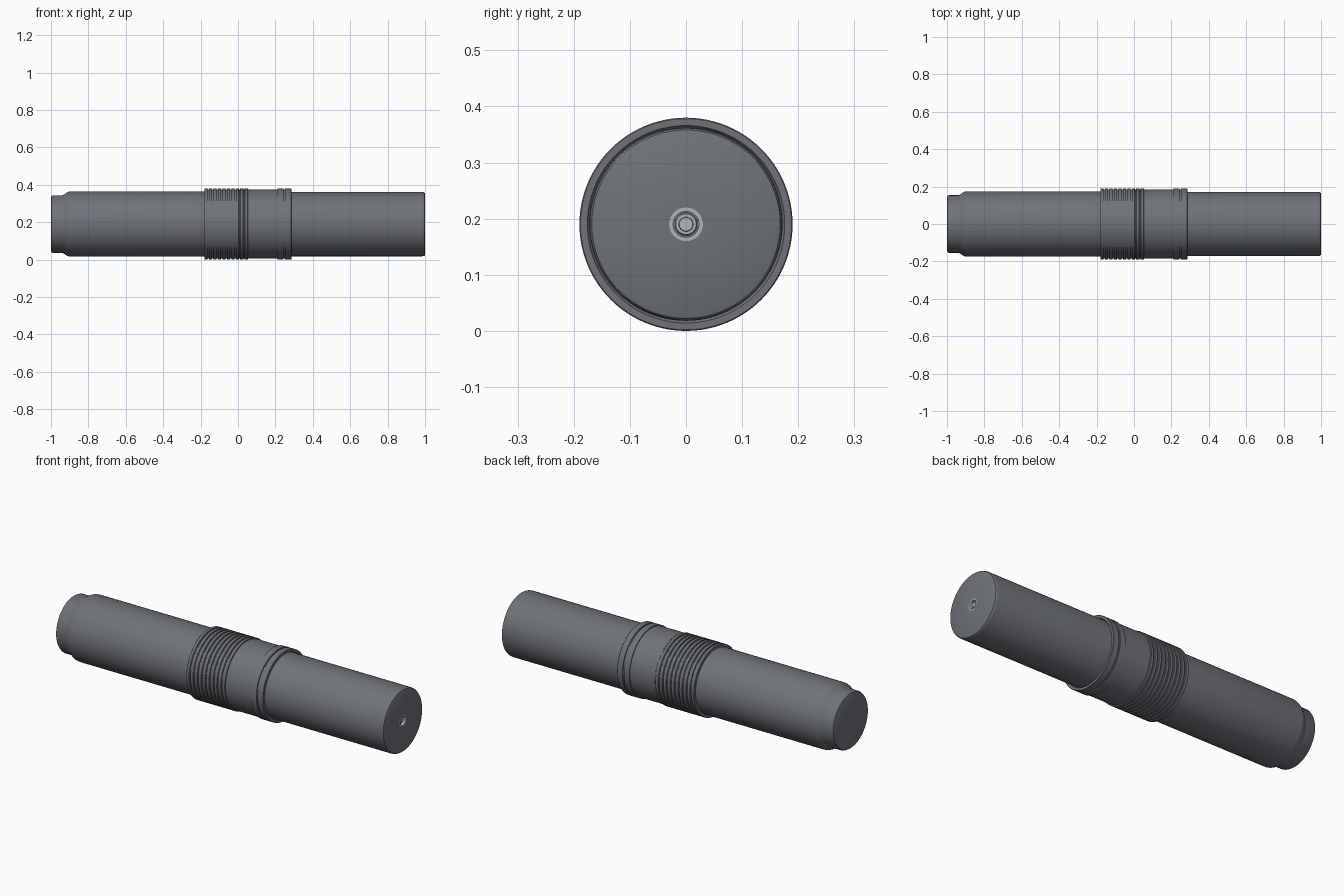
import bpy, bmesh
from math import pi, cos, sin, radians

if "Cube" in bpy.data.objects:
    bpy.data.objects.remove(bpy.data.objects["Cube"])

AXIS_Z = 0.19
SIDES = 96


def lathe(name, profile, closed=False, color=None):
    """Revolve (x, radius) points around the long axis."""
    bm = bmesh.new()
    rings = []
    for x, r in profile:
        if r == 0:
            rings.append([bm.verts.new((x, 0, AXIS_Z))] * SIDES)
        else:
            rings.append([bm.verts.new((x, r * cos(2 * pi * i / SIDES),
                                        AXIS_Z + r * sin(2 * pi * i / SIDES)))
                          for i in range(SIDES)])
    pairs = list(zip(rings, rings[1:]))
    if closed:
        pairs.append((rings[-1], rings[0]))
    for a, b in pairs:
        for i in range(SIDES):
            j = (i + 1) % SIDES
            quad = list(dict.fromkeys((a[i], a[j], b[j], b[i])))
            bm.faces.new(quad)
    bmesh.ops.recalc_face_normals(bm, faces=bm.faces)
    mesh = bpy.data.meshes.new(name)
    bm.to_mesh(mesh)
    bm.free()
    obj = bpy.data.objects.new(name, mesh)
    bpy.context.collection.objects.link(obj)
    if color:
        mat = bpy.data.materials.new(name + "_grey")
        mat.diffuse_color = color
        mat.use_nodes = True
        mat.node_tree.nodes["Principled BSDF"].inputs["Base Color"].default_value = mat.diffuse_color
        mesh.materials.append(mat)
    bpy.ops.object.select_all(action='DESELECT')
    obj.select_set(True)
    bpy.context.view_layer.objects.active = obj
    bpy.ops.object.shade_smooth_by_angle(angle=radians(30))
    return obj


DARK = (0.16, 0.17, 0.19, 1)
LIGHT = (0.45, 0.47, 0.48, 1)

# Long tube with a stepped-down left end and a small socket in the right face
lathe("main_tube", [
    (-1.0, 0), (-1.0, 0.144), (-0.997, 0.150), (-0.99, 0.154), (-0.94, 0.154),
    (-0.932, 0.157), (-0.912, 0.170), (-0.905, 0.173), (-0.895, 0.1745),
    (0.0, 0.1745), (0.05, 0.172), (0.985, 0.172), (0.993, 0.171),
    (0.998, 0.168), (1.0, 0.164), (1.0, 0.030), (0.975, 0.030), (0.975, 0)],
    color=DARK)

# Grip sleeve: ribbed section, plain band, and a grooved end collar
R, G = 0.19, 0.184
sleeve = [(-0.18, 0.170)]
pitch, gap, ribs = 0.024, 0.007, 10
for i in range(ribs):
    x0 = -0.18 + i * pitch
    x1 = x0 + pitch - gap
    sleeve += [(x0, G), (x0, R - 0.001), (x0 + 0.001, R),
               (x1 - 0.001, R), (x1, R - 0.001), (x1, G)]
sleeve += [(0.06, G), (0.06, 0.185), (0.21, 0.185), (0.21, R), (0.244, R),
           (0.244, G), (0.252, G), (0.252, R), (0.283, R), (0.285, 0.188),
           (0.285, 0.176), (0.275, 0.170)]
lathe("grip_sleeve", sleeve, closed=True, color=DARK)

# Pale socket rim and stepped pin in the right end
lathe("socket_rim", [(0.97, 0.031), (1.0, 0.031), (1.0, 0.023), (0.97, 0.023)],
      closed=True, color=LIGHT)
lathe("socket_pin", [(0.97, 0), (0.97, 0.020), (0.985, 0.020), (0.988, 0.018),
                     (0.988, 0.013), (0.994, 0.012), (0.994, 0)], color=LIGHT)
